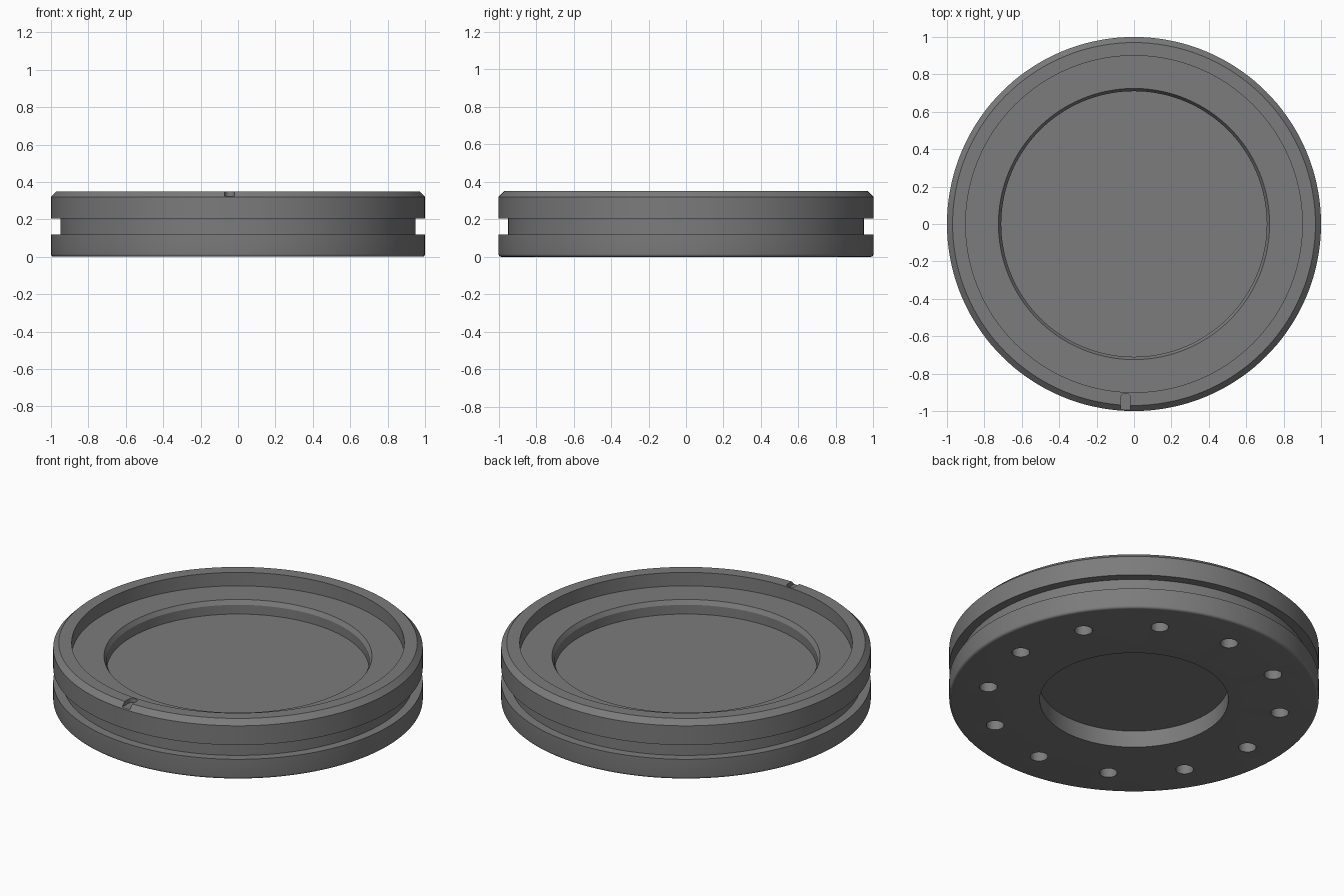
import bpy, bmesh
from math import cos, sin, pi, radians

if "Cube" in bpy.data.objects:
    bpy.data.objects.remove(bpy.data.objects["Cube"])

SEG = 144


def new_object(name, bm):
    bmesh.ops.recalc_face_normals(bm, faces=bm.faces)
    mesh = bpy.data.meshes.new(name)
    bm.to_mesh(mesh)
    bm.free()
    obj = bpy.data.objects.new(name, mesh)
    bpy.context.collection.objects.link(obj)
    return obj


def lathe(name, profile):
    # Profile of (radius, z); both ends are capped with a disc
    bm = bmesh.new()
    rings = []
    for r, z in profile:
        rings.append([bm.verts.new((r * cos(2 * pi * i / SEG), r * sin(2 * pi * i / SEG), z))
                      for i in range(SEG)])
    for a, b in zip(rings, rings[1:]):
        for i in range(SEG):
            j = (i + 1) % SEG
            bm.faces.new((a[i], a[j], b[j], b[i]))
    bm.faces.new(rings[0])
    bm.faces.new(rings[-1])
    return new_object(name, bm)


def prism(bm, outline, z0, z1):
    low = [bm.verts.new((x, y, z0)) for x, y in outline]
    high = [bm.verts.new((x, y, z1)) for x, y in outline]
    bm.faces.new(low)
    bm.faces.new(high)
    n = len(outline)
    for i in range(n):
        j = (i + 1) % n
        bm.faces.new((low[i], low[j], high[j], high[i]))


# Main disc: bottom recess, rounded foot, outer groove, raised rim, stepped top pocket
foot = [(0.985 + 0.015 * sin(radians(a)), 0.015 - 0.015 * cos(radians(a)))
        for a in range(0, 91, 18)]
disc = lathe("round_base", [(0.51, 0.10), (0.51, 0.0)] + foot + [
    (1.0, 0.12), (0.95, 0.12), (0.95, 0.205), (1.0, 0.205),
    (1.0, 0.32), (0.97, 0.35), (0.90, 0.35),
    (0.90, 0.27), (0.725, 0.27), (0.71, 0.245), (0.71, 0.19),
])

# Cutters: twelve blind holes underneath and the index slot in the rim
bm = bmesh.new()
for k in range(12):
    a = radians(30 * k)
    cx, cy = 0.80 * cos(a), 0.80 * sin(a)
    prism(bm, [(cx + 0.048 * cos(2 * pi * i / 24), cy + 0.048 * sin(2 * pi * i / 24))
               for i in range(24)], -0.05, 0.10)
slot = [(-0.045 + 0.026 * cos(pi * i / 12), -0.931 + 0.026 * sin(pi * i / 12)) for i in range(13)]
slot += [(-0.071, -1.1), (-0.019, -1.1)]
prism(bm, slot, 0.325, 0.45)
cutter = new_object("hole_cutter", bm)
cutter.hide_render = True

mod = disc.modifiers.new("holes", 'BOOLEAN')
mod.operation = 'DIFFERENCE'
mod.solver = 'EXACT'
mod.object = cutter
bpy.context.view_layer.objects.active = disc
disc.select_set(True)
bpy.ops.object.modifier_apply(modifier=mod.name)
bpy.data.objects.remove(cutter, do_unlink=True)

# Smooth curved walls, crisp edges
bpy.ops.object.shade_smooth_by_angle(angle=radians(25))

# Dark grey finish
dark = bpy.data.materials.new("dark_grey")
dark.diffuse_color = (0.2, 0.2, 0.2, 1)
dark.use_nodes = True
dark.node_tree.nodes["Principled BSDF"].inputs["Base Color"].default_value = dark.diffuse_color
disc.data.materials.clear()
disc.data.materials.append(dark)
